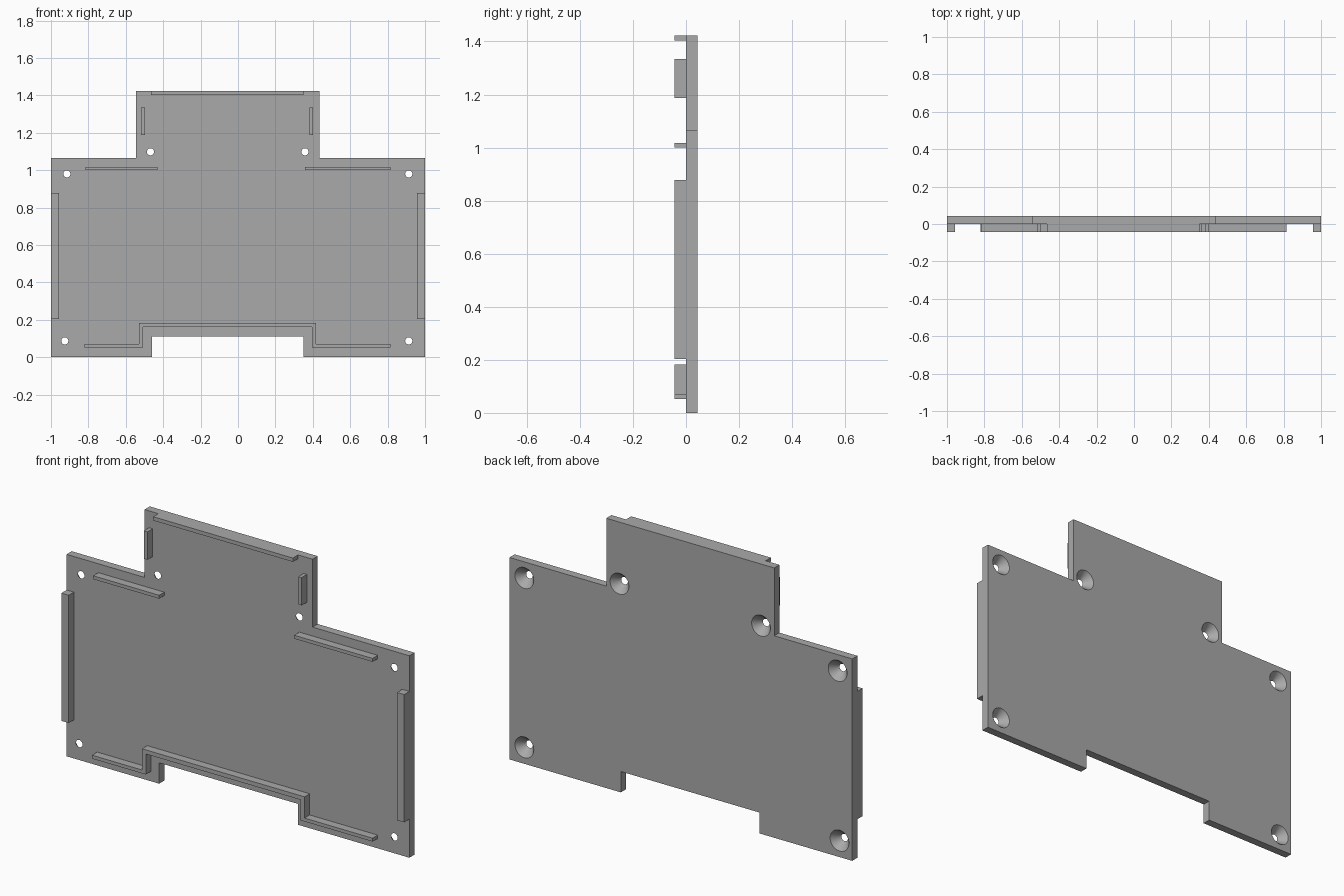
import bpy, bmesh, math
from mathutils import Matrix

cube = bpy.data.objects.get("Cube")
if cube:
    bpy.data.objects.remove(cube, do_unlink=True)

grey = bpy.data.materials.new("plain grey")
grey.use_nodes = True
colour = (0.4, 0.4, 0.4, 1)
grey.diffuse_color = colour
grey.node_tree.nodes["Principled BSDF"].inputs["Base Color"].default_value = colour

THICK = 0.043


def add_object(name, bm):
    bmesh.ops.recalc_face_normals(bm, faces=bm.faces)
    mesh = bpy.data.meshes.new(name)
    bm.to_mesh(mesh)
    bm.free()
    mesh.materials.append(grey)
    obj = bpy.data.objects.new(name, mesh)
    bpy.context.collection.objects.link(obj)
    return obj


def extrude_outline(name, outline, y0, y1):
    """Solid made from an x-z outline, running from y0 to y1."""
    bm = bmesh.new()
    face = bm.faces.new([bm.verts.new((x, y0, z)) for x, z in outline])
    grown = bmesh.ops.extrude_face_region(bm, geom=[face])["geom"]
    moved = [v for v in grown if isinstance(v, bmesh.types.BMVert)]
    bmesh.ops.translate(bm, verts=moved, vec=(0, y1 - y0, 0))
    return add_object(name, bm)


def rib(name, x0, x1, z0, z1):
    return extrude_outline(name, [(x0, z0), (x1, z0), (x1, z1), (x0, z1)], -THICK, 0)


# Stepped back plate with a bottom notch and a narrower top
panel = extrude_outline("panel", [
    (-1, 0), (-0.46, 0), (-0.46, 0.11), (0.35, 0.11), (0.35, 0), (1, 0),
    (1, 1.065), (0.435, 1.065), (0.435, 1.423), (-0.545, 1.423),
    (-0.545, 1.065), (-1, 1.065)], 0, THICK)

# Countersunk screw holes, wide at the back
R_FRONT, R_BACK, EXTRA = 0.019, 0.055, 0.01
slope = (R_BACK - R_FRONT) / THICK
bm = bmesh.new()
for x, z in [(-0.915, 0.98), (0.913, 0.98), (-0.926, 0.087), (0.913, 0.087),
             (-0.468, 1.098), (0.358, 1.098)]:
    bmesh.ops.create_cone(
        bm, cap_ends=True, segments=40,
        radius1=R_BACK + slope * EXTRA, radius2=R_FRONT - slope * EXTRA,
        depth=THICK + 2 * EXTRA,
        matrix=Matrix.Translation((x, THICK / 2, z)) @ Matrix.Rotation(math.pi / 2, 4, 'X'))
cutter = add_object("screw_hole_cutter", bm)
cutter.hide_render = True

cut = panel.modifiers.new("screw_holes", 'BOOLEAN')
cut.operation = 'DIFFERENCE'
cut.solver = 'EXACT'
cut.object = cutter
bpy.ops.object.select_all(action='DESELECT')
panel.select_set(True)
bpy.context.view_layer.objects.active = panel
bpy.ops.object.modifier_apply(modifier=cut.name)
bpy.data.objects.remove(cutter, do_unlink=True)
bpy.ops.object.shade_smooth_by_angle(angle=math.radians(25))

# Locating ribs on the front
rib("top_rib", -0.465, 0.35, 1.403, 1.423)
rib("upper_right_rib", -0.519, -0.498, 1.187, 1.334)
rib("upper_left_rib", 0.382, 0.402, 1.187, 1.334)
rib("shoulder_right_rib", -0.815, -0.43, 1.0, 1.018)
rib("shoulder_left_rib", 0.358, 0.815, 1.0, 1.018)
rib("side_right_rib", -1, -0.958, 0.203, 0.877)
rib("side_left_rib", 0.958, 1, 0.203, 0.877)

# Stepped rib following the bottom notch
extrude_outline("bottom_rib", [
    (-0.822, 0.052), (-0.508, 0.052), (-0.508, 0.16), (0.395, 0.16),
    (0.395, 0.052), (0.815, 0.052), (0.815, 0.07), (0.418, 0.07),
    (0.418, 0.182), (-0.53, 0.182), (-0.53, 0.07), (-0.822, 0.07)], -THICK, 0)
